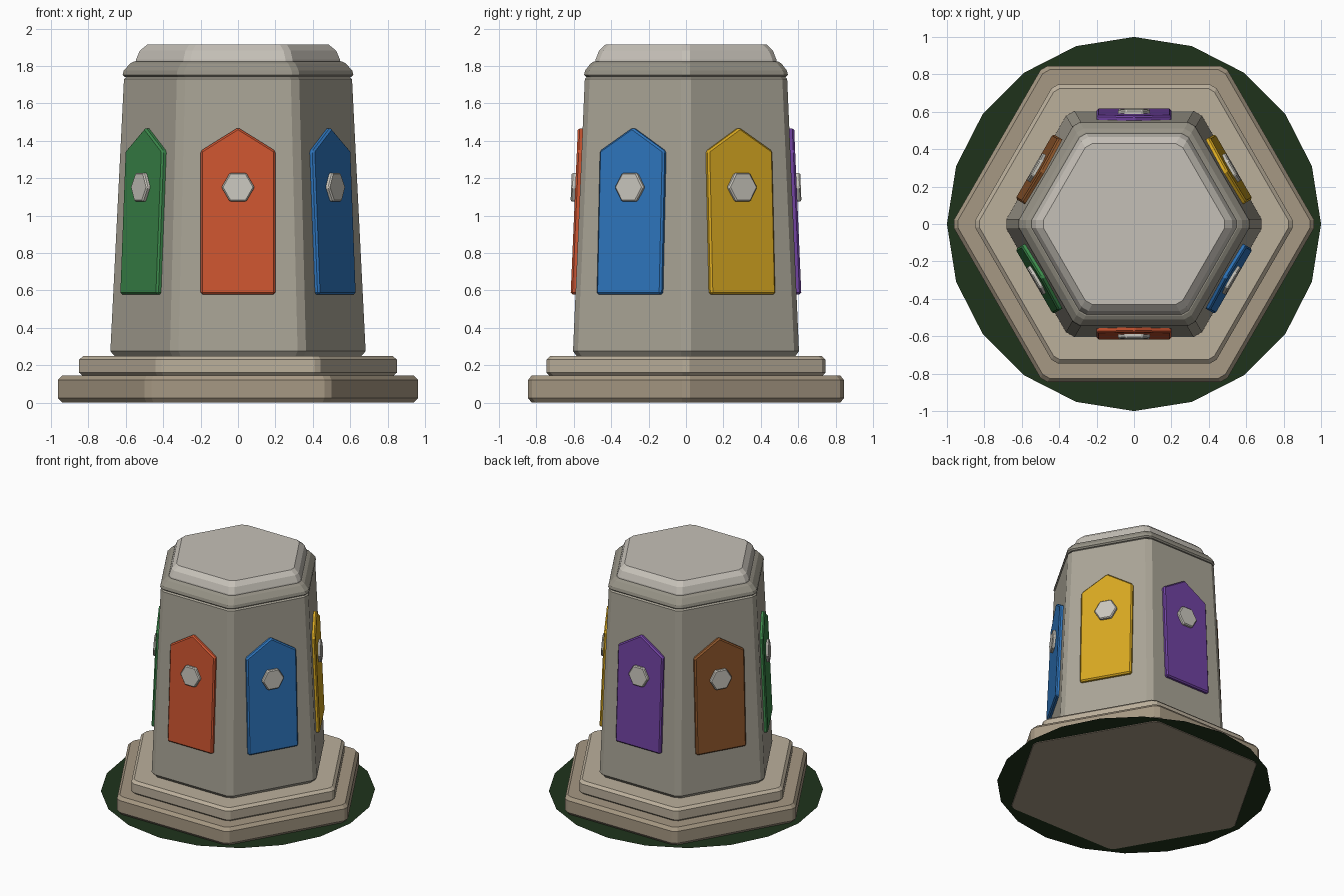
import bpy
from math import cos, sin, radians, pi
from mathutils import Vector, Matrix

if "Cube" in bpy.data.objects:
    bpy.data.objects.remove(bpy.data.objects["Cube"])


def material(name, rgb):
    # colours are picked as screen values, stored linear
    mat = bpy.data.materials.new(name)
    mat.diffuse_color = [(c / 255) ** 2.2 for c in rgb] + [1]
    mat.use_nodes = True
    mat.node_tree.nodes["Principled BSDF"].inputs["Base Color"].default_value = mat.diffuse_color
    return mat


def mesh_object(name, verts, faces, mat):
    me = bpy.data.meshes.new(name)
    me.from_pydata(verts, [], faces)
    me.materials.append(mat)
    ob = bpy.data.objects.new(name, me)
    bpy.context.collection.objects.link(ob)
    return ob


def loft(name, rings, mat):
    """Closed solid through equal-sized rings of points, bottom to top."""
    n = len(rings[0])
    verts = [p for ring in rings for p in ring]
    faces = [tuple(reversed(range(n))), tuple(range(len(verts) - n, len(verts)))]
    for r in range(len(rings) - 1):
        for i in range(n):
            j = (i + 1) % n
            faces.append((r * n + i, r * n + j, (r + 1) * n + j, (r + 1) * n + i))
    return mesh_object(name, verts, faces, mat)


def hex_ring(apothem, z, cut):
    """Hexagon with points on the x axis and chamfered corners."""
    radius = apothem / cos(pi / 6)
    corners = [Vector((radius * cos(k * pi / 3), radius * sin(k * pi / 3), z)) for k in range(6)]
    pts = []
    for k, c in enumerate(corners):
        for other in (corners[k - 1], corners[(k + 1) % 6]):
            pts.append(c + (other - c).normalized() * cut)
    return pts


def hex_solid(name, profile, cut, rgb):
    loft(name, [hex_ring(a, z, cut) for a, z in profile], material(name, rgb))


# stepped base, tapered body and two-part cap
hex_solid("base_step", [(.825, 0), (.845, .025), (.845, .12), (.825, .145)], .025, (165, 151, 130))
hex_solid("upper_step", [(.725, .14), (.745, .16), (.745, .23), (.725, .25)], .022, (186, 174, 154))
hex_solid("body", [(.585, .25), (.604, .275), (.541, 1.73), (.525, 1.745)], .03, (168, 163, 149))
hex_solid("cap_rim", [(.535, 1.742), (.545, 1.752), (.54, 1.775), (.51, 1.813), (.49, 1.825)],
          .025, (150, 146, 134))
hex_solid("cap_top", [(.485, 1.82), (.483, 1.835), (.465, 1.882), (.43, 1.915)],
          .025, (196, 191, 182))

# thin ground disc with 20 sides
disc = [(cos(k * pi / 10), sin(k * pi / 10), .004) for k in range(20)]
mesh_object("ground_disc", disc, [tuple(range(20))], material("grass", (36, 54, 33)))


def plate(name, outline, depth0, depth1, bevel, mat, frame):
    """Flat outline extruded outwards from the wall, with small chamfers."""
    ob = loft(name, [[(x, y, d) for x, y in outline] for d in (depth0, depth1)], mat)
    ob.matrix_world = frame
    mod = ob.modifiers.new("chamfer", "BEVEL")
    mod.width = bevel
    mod.segments = 1


# one coloured pointed panel with a hexagonal boss on every wall
panel_shape = [(-.2, -.572), (.2, -.572), (.2, .195), (0, .32), (-.2, .195)]
boss_shape = [(.088 * cos(k * pi / 3), .088 * sin(k * pi / 3)) for k in range(6)]
boss_mat = material("boss", (200, 197, 188))
colours = {"red": (-90, (205, 86, 52)), "blue": (-30, (50, 117, 188)),
           "yellow": (30, (214, 166, 38)), "purple": (90, (112, 68, 160)),
           "brown": (150, (142, 88, 48)), "green": (210, (62, 135, 76))}
for label, (deg, rgb) in colours.items():
    out = Vector((cos(radians(deg)), sin(radians(deg)), 0))
    side = Vector((0, 0, 1)).cross(out)
    up = (Vector((0, 0, 1)) - out * .0433).normalized()
    normal = side.cross(up)
    frame = Matrix((side, up, normal)).transposed().to_4x4()
    frame.translation = out * .566 + Vector((0, 0, 1.15))
    plate(label + "_panel", panel_shape, -.015, .026, .01, material(label, rgb), frame)
    plate(label + "_boss", boss_shape, .015, .048, .007, boss_mat, frame)
